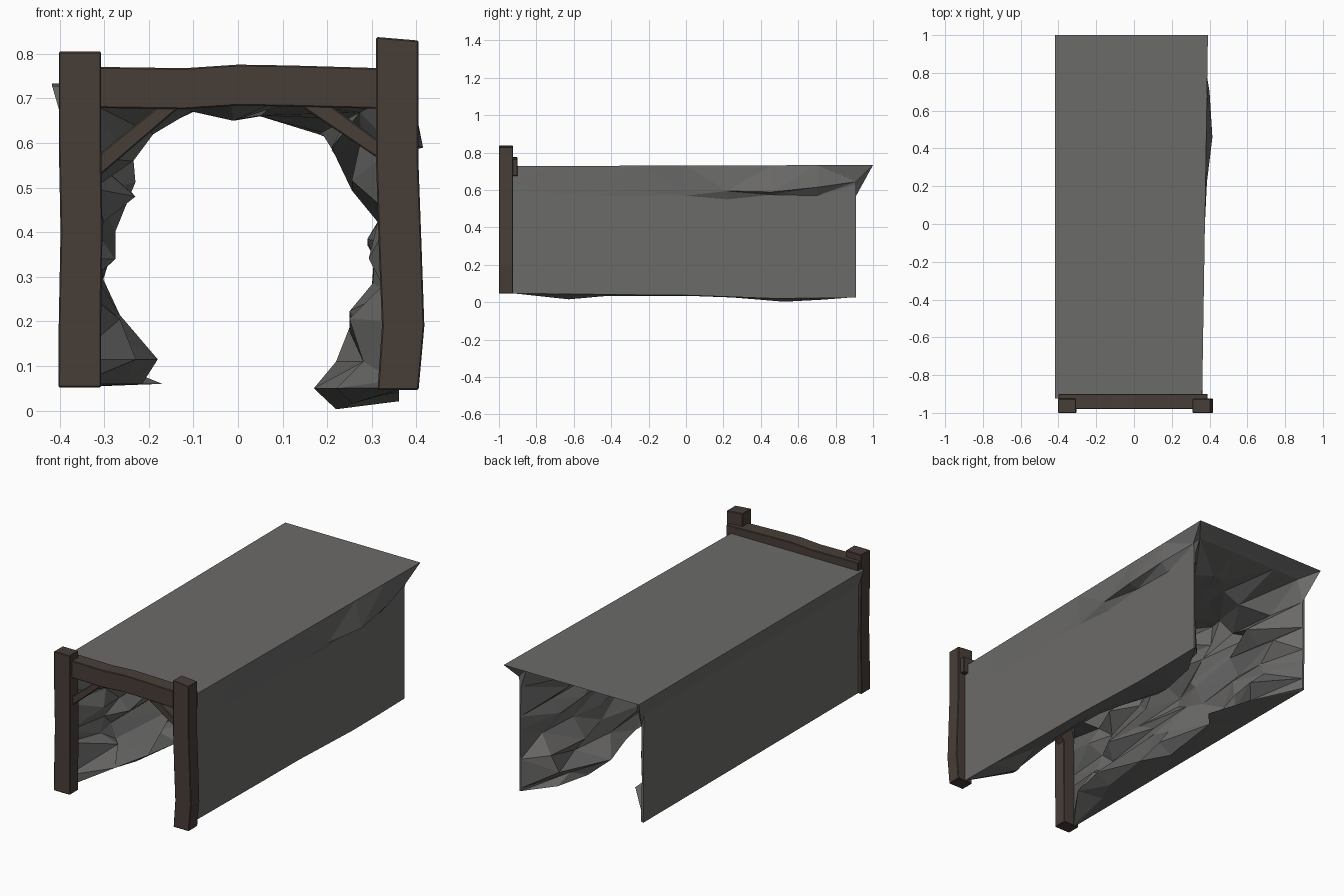
import bpy, bmesh, random

if "Cube" in bpy.data.objects:
    bpy.data.objects.remove(bpy.data.objects["Cube"])
random.seed(11)


def material(name, color):
    m = bpy.data.materials.new(name)
    m.diffuse_color = (*color, 1)
    m.use_nodes = True
    m.node_tree.nodes["Principled BSDF"].inputs["Base Color"].default_value = m.diffuse_color
    return m


ROCK = material("rock_grey", (0.148, 0.146, 0.143))
WOOD = material("dark_wood", (0.064, 0.048, 0.039))


def finish(bm, name, mat):
    bmesh.ops.recalc_face_normals(bm, faces=bm.faces[:])
    me = bpy.data.meshes.new(name)
    bm.to_mesh(me)
    bm.free()
    me.materials.append(mat)
    ob = bpy.data.objects.new(name, me)
    bpy.context.collection.objects.link(ob)
    return ob


def timber(name, low, high, y0, y1):
    """Beam bounded by the outlines 'low' and 'high' (x, z pairs), from y0 to y1."""
    bm = bmesh.new()
    rows = [[bm.verts.new(p) for p in
             ((a[0], y0, a[1]), (b[0], y0, b[1]), (b[0], y1, b[1]), (a[0], y1, a[1]))]
            for a, b in zip(low, high)]
    for r, s in zip(rows, rows[1:]):
        for i in range(4):
            j = (i + 1) % 4
            bm.faces.new((r[i], r[j], s[j], s[i]))
    bm.faces.new(rows[0])
    bm.faces.new(rows[-1])
    ob = finish(bm, name, WOOD)
    bev = ob.modifiers.new("worn_edges", 'BEVEL')
    bev.width = 0.003
    bev.segments = 1
    bev.limit_method = 'ANGLE'
    return ob


# Timber frame
timber("left_post",
       [(-.403, .052), (-.402, .2), (-.398, .4), (-.402, .6), (-.402, .805)],
       [(-.307, .052), (-.307, .2), (-.304, .4), (-.307, .6), (-.307, .805)], -1, -.925)
timber("right_post",
       [(.313, .046), (.323, .19), (.316, .36), (.310, .55), (.310, .838)],
       [(.405, .046), (.418, .19), (.412, .36), (.405, .55), (.405, .830)], -1, -.925)
timber("cross_beam",
       [(-.4, .68), (-.12, .676), (0, .684), (.12, .682), (.39, .675)],
       [(-.4, .772), (-.12, .768), (0, .776), (.12, .774), (.39, .766)], -.98, -.90)
timber("left_brace", [(-.33, .51), (-.12, .69)], [(-.33, .56), (-.17, .69)], -.975, -.925)
timber("right_brace", [(.13, .69), (.33, .555)], [(.20, .69), (.33, .595)], -.975, -.925)

# Rock tunnel: U-shaped section lofted along y, flat outside and jagged inside
INNER = [(.22, .003), (.17, .05), (.22, .11), (.25, .2), (.30, .29), (.29, .36),
         (.305, .43), (.25, .51), (.21, .59), (.18, .62), (.05, .66), (-.01, .65),
         (-.10, .67), (-.19, .62), (-.235, .57), (-.23, .50), (-.275, .42),
         (-.275, .35), (-.30, .29), (-.265, .21), (-.18, .115), (-.17, .06)]
# y, right lip x, right bottom z, right wall top z, lip z
RINGS = [(-.925, .361, .048, .60, .64), (-.7, .362, .045, .58, .62),
         (-.5, .363, .043, .57, .61), (-.25, .364, .040, .57, .60),
         (0, .365, .038, .57, .60), (.22, .386, .030, .55, .595),
         (.46, .415, .021, .575, .59), (.70, .400, .022, .57, .615),
         (.91, .365, .025, .63, .645)]
# Outer corner that each inner point joins at the open ends
JOIN = [6] * 4 + [5] * 4 + [4] + [3] * 3 + [2] * 2 + [1] * 4 + [0] * 4
LAST = len(RINGS) - 1
RIGHT_WALL, LEFT_WALL = .361, -.381


def thin(x, z):
    """Where an inner point lies when the rock has almost no thickness."""
    if z < .6:
        return (RIGHT_WALL - .006 if x > 0 else LEFT_WALL + .006), max(z, .05)
    return x * 1.8, .695


bm = bmesh.new()
loft = []
for k, (y, lip, base, wz, lz) in enumerate(RINGS):
    end = k in (0, LAST)
    ytop = 1.0 if k == LAST else y
    top = .728 + .003 * (y + 1)
    pts = [(LEFT_WALL, y, .052), (LEFT_WALL - .004, y, .635), (-.417, ytop, top),
           (.361 + .016 * (ytop + .9), ytop, top), (lip, y, lz),
           (RIGHT_WALL, y, wz), (RIGHT_WALL, y, base)]
    for i, (x, z) in enumerate(INNER):
        tx, tz = thin(x, z)
        f = .03 if end else random.choice((.35, .55, .75, .95, 1))
        dy = 0 if end else random.uniform(-.1, .1)
        if z < .07 and not end:
            f = 1 if k == 6 else random.uniform(.3, .8)
        pz = tz + (z - tz) * f
        if not end and .12 < z < .6:
            pz += random.uniform(-.025, .025)
        if z < .07 and end:
            pz = base + (.003, .02)[i == 1] if x > 0 else .056
        pts.append((tx + (x - tx) * f, y + dy, pz))
    loft.append([bm.verts.new(p) for p in pts])
n = len(loft[0])
for r, s in zip(loft, loft[1:]):
    for i in range(n):
        j = (i + 1) % n
        if i < 3:
            bm.faces.new((r[i], r[j], s[j], s[i]))
        elif random.random() < .5:
            bm.faces.new((r[i], r[j], s[j]))
            bm.faces.new((r[i], s[j], s[i]))
        else:
            bm.faces.new((r[i], r[j], s[i]))
            bm.faces.new((r[j], s[j], s[i]))

# Narrow rims closing the front and back ends
for ring in (loft[0], loft[-1]):
    inner = ring[7:]
    for i in range(len(inner) - 1):
        a, b = JOIN[i], JOIN[i + 1]
        bm.faces.new((inner[i], inner[i + 1], ring[a]))
        if a != b:
            bm.faces.new((inner[i + 1], ring[a], ring[b]))
finish(bm, "rock_tunnel", ROCK)
